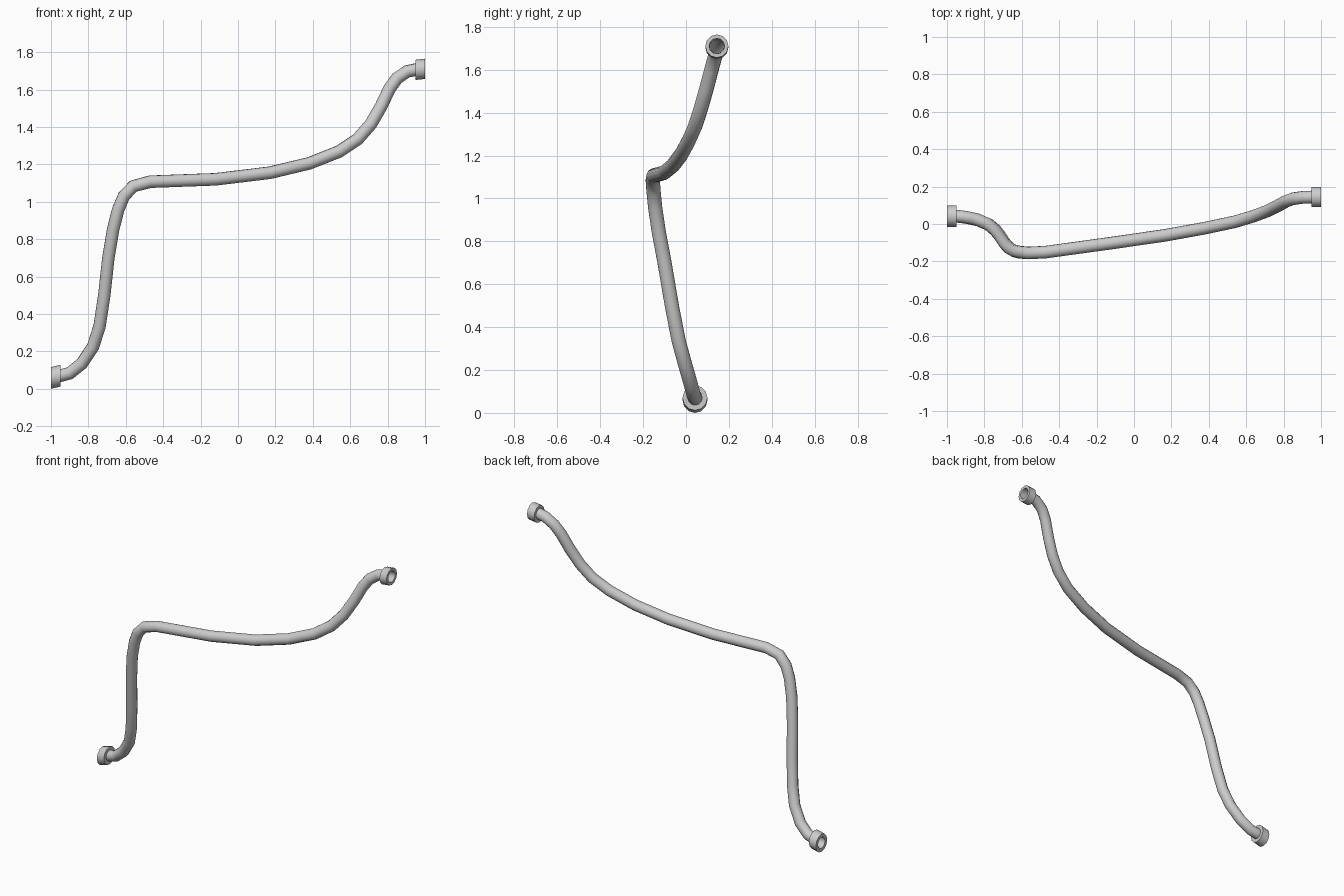
import bpy, bmesh, math
from mathutils import Vector

if "Cube" in bpy.data.objects:
    bpy.data.objects.remove(bpy.data.objects["Cube"])

# Centreline of the hose, from the low left end to the high right end
path = [(-0.995, 0.042, 0.062), (-0.95, 0.042, 0.07), (-0.90, 0.036, 0.083), (-0.835, 0.022, 0.135),
        (-0.775, -0.004, 0.225), (-0.74, -0.034, 0.335), (-0.715, -0.066, 0.50),
        (-0.693, -0.10, 0.70), (-0.668, -0.128, 0.85), (-0.64, -0.144, 0.96),
        (-0.61, -0.151, 1.03), (-0.56, -0.155, 1.083), (-0.47, -0.15, 1.107),
        (-0.12, -0.102, 1.12), (0.17, -0.06, 1.155), (0.38, -0.022, 1.205),
        (0.54, 0.012, 1.268), (0.64, 0.042, 1.335), (0.71, 0.068, 1.415),
        (0.765, 0.095, 1.51), (0.81, 0.12, 1.605), (0.85, 0.135, 1.66),
        (0.905, 0.143, 1.697), (0.95, 0.144, 1.706), (0.995, 0.144, 1.71)]


# Open flexible hose
curve = bpy.data.curves.new("hose", 'CURVE')
curve.dimensions = '3D'
curve.bevel_depth = 0.034
curve.bevel_resolution = 4
curve.use_fill_caps = False
spline = curve.splines.new('POLY')
spline.points.add(len(path) - 1)
for p, co in zip(spline.points, path):
    p.co = (*co, 1)
spline.use_smooth = True
hose = bpy.data.objects.new("hose", curve)
bpy.context.collection.objects.link(hose)


# Ring-shaped end coupling: rings are (x, z of centre, radius)
def coupling(name, y, rings, sides=12):
    bm = bmesh.new()
    loops = []
    for x, z, r in rings:
        loops.append([bm.verts.new((x, y + r * math.cos(math.tau * i / sides),
                                    z + r * math.sin(math.tau * i / sides)))
                      for i in range(sides)])
    for a, b in zip(loops, loops[1:] + loops[:1]):
        for i in range(sides):
            j = (i + 1) % sides
            bm.faces.new((a[i], a[j], b[j], b[i]))
    bmesh.ops.recalc_face_normals(bm, faces=bm.faces)
    mesh = bpy.data.meshes.new(name)
    bm.to_mesh(mesh)
    bm.free()
    ob = bpy.data.objects.new(name, mesh)
    bpy.context.collection.objects.link(ob)
    bpy.ops.object.select_all(action='DESELECT')
    ob.select_set(True)
    bpy.context.view_layer.objects.active = ob
    bpy.ops.object.shade_smooth_by_angle(angle=math.radians(35))


coupling("lower_coupling", 0.042,
         [(-1.0, 0.058, 0.036), (-1.0, 0.058, 0.058), (-0.95, 0.07, 0.058), (-0.95, 0.07, 0.034)])
coupling("upper_coupling", 0.144,
         [(1.0, 1.711, 0.036), (1.0, 1.711, 0.054), (0.95, 1.705, 0.054), (0.95, 1.705, 0.034)])
